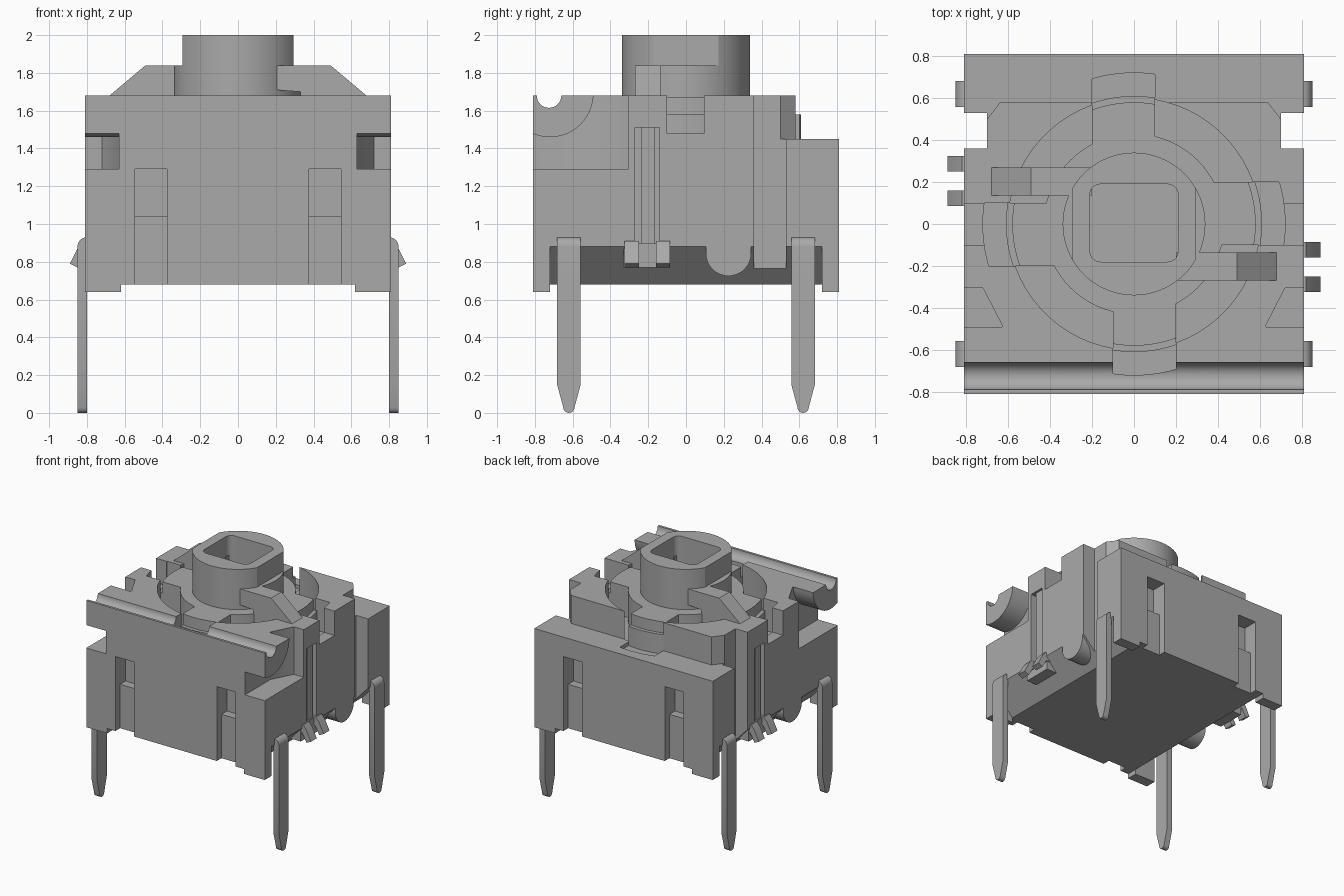
import bpy, bmesh
from math import sin, cos, asin, pi, radians
from mathutils import Matrix

cube = bpy.data.objects.get("Cube")
if cube:
    bpy.data.objects.remove(cube)

grey = bpy.data.materials.new("plain grey")
grey.use_nodes = True
grey.diffuse_color = (0.4, 0.4, 0.4, 1)
grey.node_tree.nodes["Principled BSDF"].inputs["Base Color"].default_value = (0.4, 0.4, 0.4, 1)


def arc(cx, cy, r, a, b, n=24):
    """Points on an arc, angles in degrees."""
    return [(cx + r * cos(radians(a + (b - a) * i / n)),
             cy + r * sin(radians(a + (b - a) * i / n))) for i in range(n + 1)]


def circle(r, n=72):
    return arc(0, 0, r, 0, 360, n)[:-1]


def prism(name, pts, axis, lo, hi, turn=0, mirror=(1, 1)):
    """Extrude a 2D profile along an axis, then mirror and turn about z."""
    place = {"x": lambda p, t: (t, p[0], p[1]),
             "y": lambda p, t: (p[0], t, p[1]),
             "z": lambda p, t: (p[0], p[1], t)}[axis]
    bm = bmesh.new()
    a = [bm.verts.new(place(p, lo)) for p in pts]
    b = [bm.verts.new(place(p, hi)) for p in pts]
    bm.faces.new(a)
    bm.faces.new(b)
    for i in range(len(pts)):
        j = (i + 1) % len(pts)
        bm.faces.new((a[i], a[j], b[j], b[i]))
    bm.transform(Matrix.Rotation(radians(turn), 4, "Z") @ Matrix.Diagonal((*mirror, 1, 1)))
    bmesh.ops.recalc_face_normals(bm, faces=bm.faces)
    me = bpy.data.meshes.new(name)
    bm.to_mesh(me)
    bm.free()
    me.materials.append(grey)
    ob = bpy.data.objects.new(name, me)
    bpy.context.collection.objects.link(ob)
    return ob


def box(name, x, y, z, **kw):
    return prism(name, [(x[0], y[0]), (x[1], y[0]), (x[1], y[1]), (x[0], y[1])], "z", *z, **kw)


def combine(ob, others, operation):
    """Apply booleans and delete the helper shapes."""
    for o in others:
        o.hide_render = True
        m = ob.modifiers.new("cut", "BOOLEAN")
        m.operation, m.object, m.solver = operation, o, "EXACT"
    dg = bpy.context.evaluated_depsgraph_get()
    me = bpy.data.meshes.new_from_object(ob.evaluated_get(dg))
    ob.modifiers.clear()
    ob.data = me
    for o in others:
        bpy.data.objects.remove(o)


def arm(r):
    """Outline of an off-centre arm with a curved end."""
    low, high = -0.10, 0.20
    return [(0, low)] + arc(0, 0, r, asin(low / r) * 180 / pi, asin(high / r) * 180 / pi, 12) + [(0, high)]


W = 0.81
TOP = 1.68
FLOOR = 1.42
sides = (1, -1)
quarters = (0, 90, 180, 270)

# Housing with lower rear step
housing = prism("housing", [(-W, 0.68), (W, 0.68), (W, 1.45), (0.58, 1.45), (0.58, TOP), (-W, TOP)],
                "x", -W, W)
cuts = [prism("rotor_well", circle(0.6), "z", FLOOR, 1.8),
        prism("front_groove", arc(-0.725, TOP, 0.065, 0, 360, 32)[:-1], "x", -1, 1)]
cuts += [prism("arm_slot", arm(0.72), "z", FLOOR, 1.8, turn=t) for t in quarters]
for s in sides:
    m = (s, 1)
    cuts += [
        box("side_channel", (0.70, 1), (0.36, 0.53), (0.5, 1.8), mirror=m),
        prism("rear_corner", [(0.70, 0.5), (1, 0.5), (1, 0.7), (0.60, 0.7), (0.60, 0.63)],
              "z", 1.45, 1.8, mirror=m),
        prism("front_notch", [(0.63, -1), (1, -1), (1, -0.305), (0.72, -0.305), (0.63, -0.48)],
              "z", 1.29, 1.8, mirror=m),
        box("side_notch", (0.6, 1), (-0.10, 0.095), (1.48, 1.8), mirror=m),
        prism("lower_chamfer", [(0.62, 0.68), (W, 0.88), (1, 0.88), (1, 0.5), (0.62, 0.5)],
              "y", -0.72, 0.72, mirror=m)]
    for e in sides:
        cuts.append(box("wall_slot", (0.375, 0.545), (-1, -0.68), (0.5, 1.29), mirror=(s, e)))
for t in (0, 180):
    cuts.append(box("clip_slot", (0.73, 1), (-0.27, -0.14), (0.6, 1.51), turn=t))
combine(housing, cuts, "DIFFERENCE")

# Corner feet, slot plugs and legs
leg_outline = ([(0.5575, 0.93), (0.5575, 0.15), (0.59, 0.03)]
               + arc(0.62, 0.03, 0.03, 180, 360, 8)[1:] + [(0.6825, 0.15), (0.6825, 0.93)])
for s in sides:
    for e in sides:
        m = (s, e)
        box("foot", (0.62, W), (-W, -0.72), (0.64, 0.69), mirror=m)
        box("slot_plug", (0.375, 0.545), (-0.75, -0.67), (0.68, 1.04), mirror=m)
        leg = prism("leg", leg_outline, "x", 0.80, 0.85, mirror=m)
        bend = prism("leg_bend", [(0.7, 0), (0.85, 0), (0.85, 0.88)]
                     + arc(0.80, 0.88, 0.05, 0, 90, 8) + [(0.7, 0.93)], "y", -1, 1, mirror=m)
        combine(leg, [bend], "INTERSECT")

# Hook-shaped ends of the front rail
rail = ([(-W, TOP), (-W, 1.478)] + arc(-0.72, 1.69, 0.23, 247, 357)
        + [(-0.49, TOP)] + arc(-0.725, TOP, 0.065, 0, -180, 16))
for s in sides:
    prism("rail_end", rail, "x", 0.60, W, mirror=(s, 1))

# Clips, side tabs and sloped levers in opposite pairs
for t in (0, 180):
    box("clip_strip", (0.72, 0.79), (-0.235, -0.165), (0.77, 1.51), turn=t)
    box("clip_base", (0.70, 0.80), (-0.33, -0.09), (0.77, 0.90), turn=t)
    for y in (-0.325, -0.16):
        prism("clip_prong", [(0.74, 0.91), (0.82, 0.91), (0.85, 0.87), (0.89, 0.79),
                             (0.85, 0.77), (0.81, 0.84), (0.74, 0.84)],
              "y", y, y + 0.075, turn=t)
    prism("side_tab", [(0.345, 0.95), (0.105, 0.95)] + arc(0.225, 0.845, 0.12, 180, 360),
          "x", 0.66, W, turn=t)
    prism("lever", [(0.2, 1.84), (0.49, 1.84), (0.68, TOP), (0.68, 1.6), (0.33, 1.6),
                    (0.33, 1.7), (0.2, 1.71)], "y", -0.27, -0.135, turn=t)

# Rotor with four stepped arms
rotor = prism("rotor", circle(0.43), "z", FLOOR - 0.02, 1.67)
combine(rotor, [prism("arm", arm(0.58), "z", FLOOR - 0.02, 1.67, turn=t) for t in quarters]
        + [prism("arm_lip", arm(0.61), "z", FLOOR - 0.02, 1.58, turn=t) for t in quarters], "UNION")

# Drive boss with two flats and a rounded square socket
boss = prism("drive_boss", circle(0.34), "z", 1.6, 2.0)
socket = (arc(0.16, 0.14, 0.05, 0, 90, 8) + arc(-0.16, 0.14, 0.05, 90, 180, 8)
          + arc(-0.16, -0.13, 0.05, 180, 270, 8) + arc(0.16, -0.13, 0.05, 270, 360, 8))
combine(boss, [box("flat", (0.293, 1), (-1, 1), (1.84, 2.1), mirror=(s, 1)) for s in sides]
        + [prism("socket", socket, "z", 1.74, 2.1)], "DIFFERENCE")

# Smooth the round faces, keep edges sharp
bpy.ops.object.select_all(action="DESELECT")
for ob in bpy.context.collection.objects:
    if ob.type == "MESH" and grey.name in ob.data.materials:
        ob.select_set(True)
        bpy.context.view_layer.objects.active = ob
bpy.ops.object.shade_smooth_by_angle(angle=radians(30))
